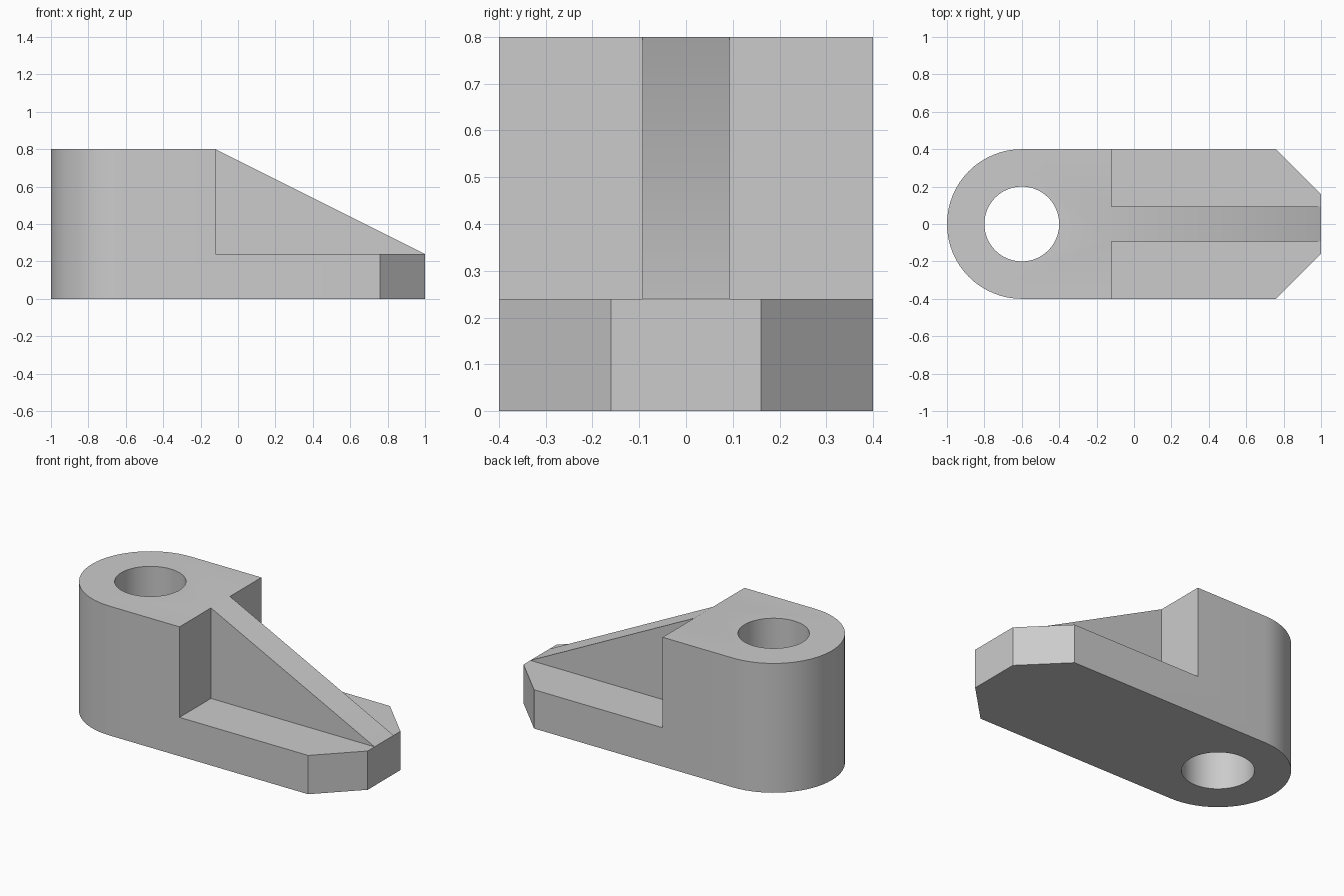
import bpy
import bmesh
import math
from mathutils import Vector

old = bpy.data.objects.get("Cube")
if old:
    bpy.data.objects.remove(old, do_unlink=True)

HALF_W, HEIGHT, PLATE = 0.4, 0.8, 0.24
HOLE_X, HOLE_R = -0.6, 0.2
STEP_X, TIP_X, RIB = -0.12, 1.0, 0.093

grey = bpy.data.materials.new("light_grey")
grey.use_nodes = True
grey.diffuse_color = (0.6, 0.6, 0.6, 1)
grey.node_tree.nodes["Principled BSDF"].inputs["Base Color"].default_value = (0.6, 0.6, 0.6, 1)


def prism(name, points, sweep):
    """Sweep a flat outline of 3D points along a vector into a closed solid."""
    bm = bmesh.new()
    face = bm.faces.new([bm.verts.new(p) for p in points])
    swept = bmesh.ops.extrude_face_region(bm, geom=[face])["geom"]
    verts = [v for v in swept if isinstance(v, bmesh.types.BMVert)]
    bmesh.ops.translate(bm, verts=verts, vec=Vector(sweep))
    bmesh.ops.recalc_face_normals(bm, faces=bm.faces)
    mesh = bpy.data.meshes.new(name)
    bm.to_mesh(mesh)
    bm.free()
    mesh.materials.append(grey)
    obj = bpy.data.objects.new(name, mesh)
    bpy.context.collection.objects.link(obj)
    return obj


def arc(radius, start, end, steps, z):
    angles = [math.radians(start + (end - start) * i / steps) for i in range(steps + 1)]
    return [(HOLE_X + radius * math.cos(a), radius * math.sin(a), z) for a in angles]


# Full-height body: round at one end, chamfered at the other
outline = arc(HALF_W, 90, 270, 32, 0)
outline += [(0.76, -HALF_W, 0), (TIP_X, -0.16, 0), (TIP_X, 0.16, 0), (0.76, HALF_W, 0)]
body = prism("bracket_body", outline, (0, 0, HEIGHT))

# Pockets on both sides leave the central rib above the base plate
cutters = []
for side, label in ((1, "left"), (-1, "right")):
    pocket = [(STEP_X, side * RIB, PLATE), (1.5, side * RIB, PLATE),
              (1.5, side * RIB, 1), (STEP_X, side * RIB, 1)]
    cutters.append(prism(label + "_pocket_cutter", pocket, (0, side, 0)))

# Slope along the top of the rib
slope = [(STEP_X, -0.5, HEIGHT), (TIP_X, -0.5, PLATE), (1.5, -0.5, PLATE),
         (1.5, -0.5, 1), (STEP_X, -0.5, 1)]
cutters.append(prism("rib_slope_cutter", slope, (0, 1, 0)))

# Round through hole
cutters.append(prism("hole_cutter", arc(HOLE_R, 0, 360, 64, -0.5)[:-1], (0, 0, 2)))

for cutter in cutters:
    cutter.hide_render = True
    mod = body.modifiers.new(cutter.name, "BOOLEAN")
    mod.operation = "DIFFERENCE"
    mod.solver = "EXACT"
    mod.object = cutter

# Bake the cuts, then drop the cutters
graph = bpy.context.evaluated_depsgraph_get()
result = bpy.data.meshes.new_from_object(body.evaluated_get(graph))
body.modifiers.clear()
body.data = result
for cutter in cutters:
    bpy.data.objects.remove(cutter, do_unlink=True)

# Smooth the round walls, keep the corners sharp
bpy.ops.object.select_all(action="DESELECT")
body.select_set(True)
bpy.context.view_layer.objects.active = body
bpy.ops.object.shade_smooth_by_angle(angle=math.radians(30))
